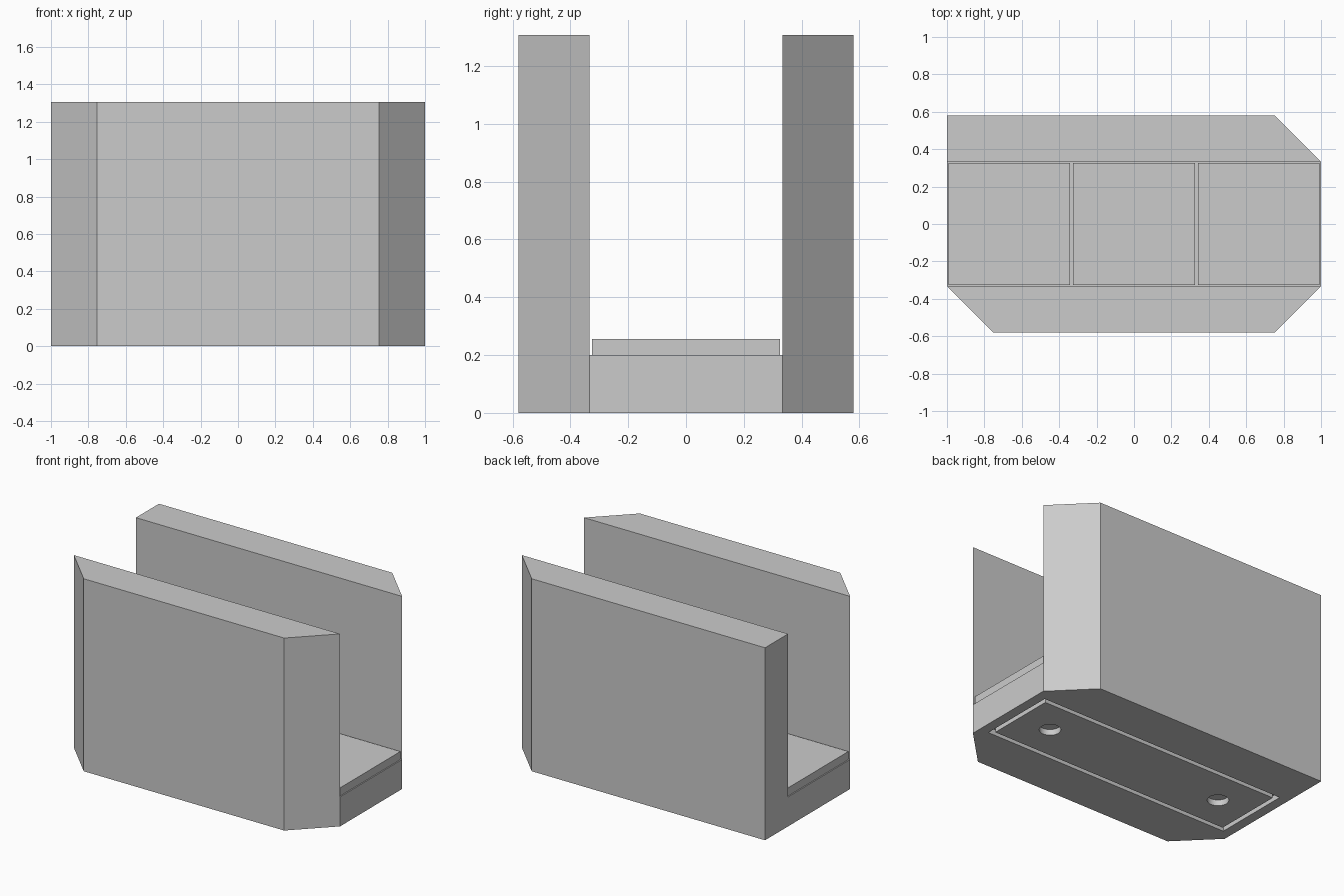
import bpy
import math

if "Cube" in bpy.data.objects:
    bpy.data.objects.remove(bpy.data.objects["Cube"], do_unlink=True)

HEIGHT, FLOOR = 1.307, 0.2          # wall top and channel floor
INNER, OUTER = 0.333, 0.58          # inner and outer wall faces
CUT = OUTER - INNER                 # 45 degree corner cut
RECESS = 0.04                       # depth of underside details

grey = bpy.data.materials.new("plain grey")
grey.use_nodes = True
grey.diffuse_color = (0.6, 0.6, 0.6, 1)
grey.node_tree.nodes["Principled BSDF"].inputs["Base Color"].default_value = (0.6, 0.6, 0.6, 1)


def prism(name, outline, z0, z1):
    """Extrude a counter-clockwise outline from z0 to z1."""
    n = len(outline)
    verts = [(x, y, z) for z in (z0, z1) for x, y in outline]
    faces = [tuple(reversed(range(n))), tuple(range(n, 2 * n))]
    faces += [(i, (i + 1) % n, (i + 1) % n + n, i + n) for i in range(n)]
    mesh = bpy.data.meshes.new(name)
    mesh.from_pydata(verts, [], faces)
    mesh.materials.append(grey)
    obj = bpy.data.objects.new(name, mesh)
    bpy.context.collection.objects.link(obj)
    return obj


def rect(hx, hy, cx=0):
    return [(cx - hx, -hy), (cx + hx, -hy), (cx + hx, hy), (cx - hx, hy)]


def circle(r, cx, n=32):
    return [(cx + r * math.cos(math.tau * i / n), r * math.sin(math.tau * i / n)) for i in range(n)]


def subtract(target, cutter):
    """Cut one object out of another and remove the cutter."""
    cutter.hide_render = True
    mod = target.modifiers.new("cut", "BOOLEAN")
    mod.operation, mod.solver, mod.object = "DIFFERENCE", "EXACT", cutter
    bpy.context.view_layer.objects.active = target
    bpy.ops.object.modifier_apply(modifier=mod.name)
    bpy.data.objects.remove(cutter, do_unlink=True)


# Channel body: three corners cut, back corner at -x left square
body = prism("channel_body", [
    (-1, -INNER), (-1 + CUT, -OUTER), (1 - CUT, -OUTER), (1, -INNER),
    (1, INNER), (1 - CUT, OUTER), (-1, OUTER)], 0, HEIGHT)
subtract(body, prism("channel_cutter", rect(1.5, INNER), FLOOR, HEIGHT + 1))

# Rectangular groove in the underside
groove = prism("groove_cutter", rect(0.933, 0.267), -0.1, RECESS)
subtract(groove, prism("groove_core", rect(0.903, 0.237), -0.2, 0.2))
subtract(body, groove)

# Round sockets in the underside
for side in (-1, 1):
    subtract(body, prism("socket_cutter", circle(0.066, side * 0.667), -0.1, RECESS))

# Three floor tiles
for i, name in enumerate(("right", "middle", "left")):
    prism(name + "_floor_tile", rect(0.325, 0.325, (i - 1) * 0.667), FLOOR, 0.255)

# Smooth only the round socket walls
bpy.ops.object.select_all(action="DESELECT")
body.select_set(True)
bpy.context.view_layer.objects.active = body
bpy.ops.object.shade_smooth_by_angle(angle=math.radians(30))
